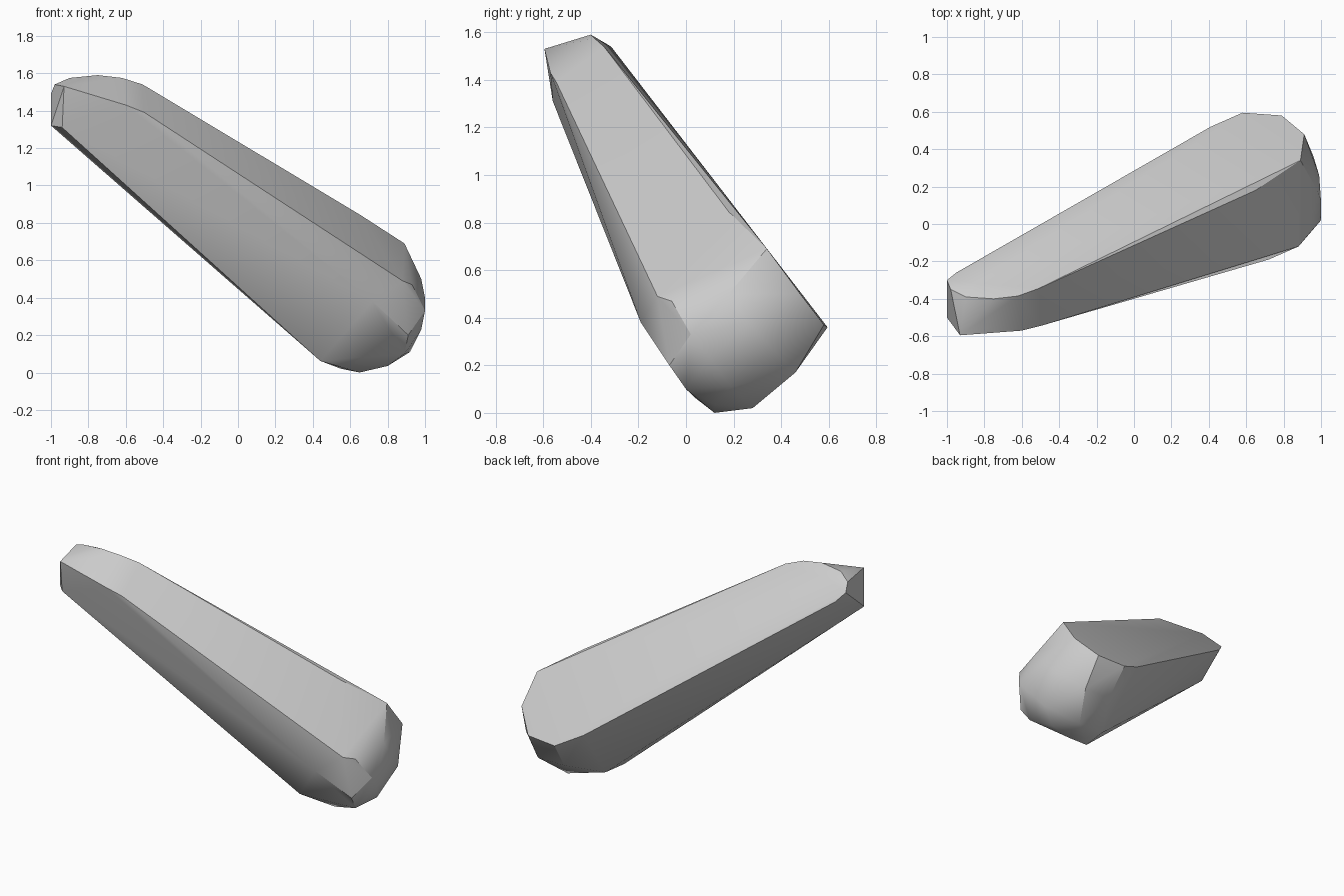
import bpy
import bmesh
import math

# Remove the default object
default = bpy.data.objects.get("Cube")
if default:
    bpy.data.objects.remove(default, do_unlink=True)


def make_material(name, colour):
    material = bpy.data.materials.new(name)
    material.use_nodes = True
    material.diffuse_color = colour
    shader = material.node_tree.nodes["Principled BSDF"]
    shader.inputs["Base Color"].default_value = colour
    return material


def hull_object(name, outlines, material):
    """Wrap a tight convex skin around a set of outline points."""
    bm = bmesh.new()
    for outline in outlines:
        for point in outline:
            bm.verts.new(point)
    result = bmesh.ops.convex_hull(bm, input=bm.verts[:])
    spare = {v for key in ("geom_interior", "geom_unused")
             for v in result[key] if isinstance(v, bmesh.types.BMVert)}
    bmesh.ops.delete(bm, geom=list(spare), context="VERTS")
    bmesh.ops.recalc_face_normals(bm, faces=bm.faces[:])
    mesh = bpy.data.meshes.new(name)
    bm.to_mesh(mesh)
    bm.free()
    mesh.materials.append(material)
    obj = bpy.data.objects.new(name, mesh)
    bpy.context.collection.objects.link(obj)
    return obj


# Rounded upper rim of the narrow tip
tip_rim = [(-.51, -.345, 1.54), (-.62, -.385, 1.575), (-.75, -.4, 1.59),
           (-.9, -.39, 1.575), (-.98, -.35, 1.54), (-1, -.3, 1.49),
           (-.95, -.26, 1.43), (-.85, -.315, 1.54)]

# Front and lower corners of the tip
tip_nose = [(-.93, -.595, 1.53), (-.6, -.57, 1.43), (-.5, -.545, 1.39),
            (-.94, -.56, 1.31), (-1, -.5, 1.32), (-.92, -.45, 1.25)]

# Wide end of the flat back face
back_rim = [(.41, .52, .45), (.58, .595, .36), (.79, .58, .37),
            (.91, .48, .5), (.89, .34, .69), (.65, .18, .845)]

# Bulging side of the wide end
end_bulge = [(.88, -.12, .49), (.72, -.19, .38), (.93, -.06, .47),
             (1, .02, .33), (1, .12, .4), (.99, .26, .38),
             (.98, .18, .5), (.96, .36, .27), (.98, .1, .23)]

# Underside of the wide end
foot = [(.91, -.07, .2), (.89, 0, .1), (.92, .19, .11), (.8, .12, .035),
        (.65, .12, 0), (.7, .28, .02), (.55, .16, .02), (.44, .04, .062),
        (.455, .22, .07), (.8, .46, .17), (.6, .46, .17)]

stone = make_material("grey stone", (.6, .6, .6, 1))
shard = hull_object("tapered_stone_shard",
                    [tip_rim, tip_nose, back_rim, end_bulge, foot], stone)

# Soft shading across shallow facets, crisp main edges
bpy.ops.object.select_all(action="DESELECT")
shard.select_set(True)
bpy.context.view_layer.objects.active = shard
bpy.ops.object.shade_smooth_by_angle(angle=math.radians(30))
